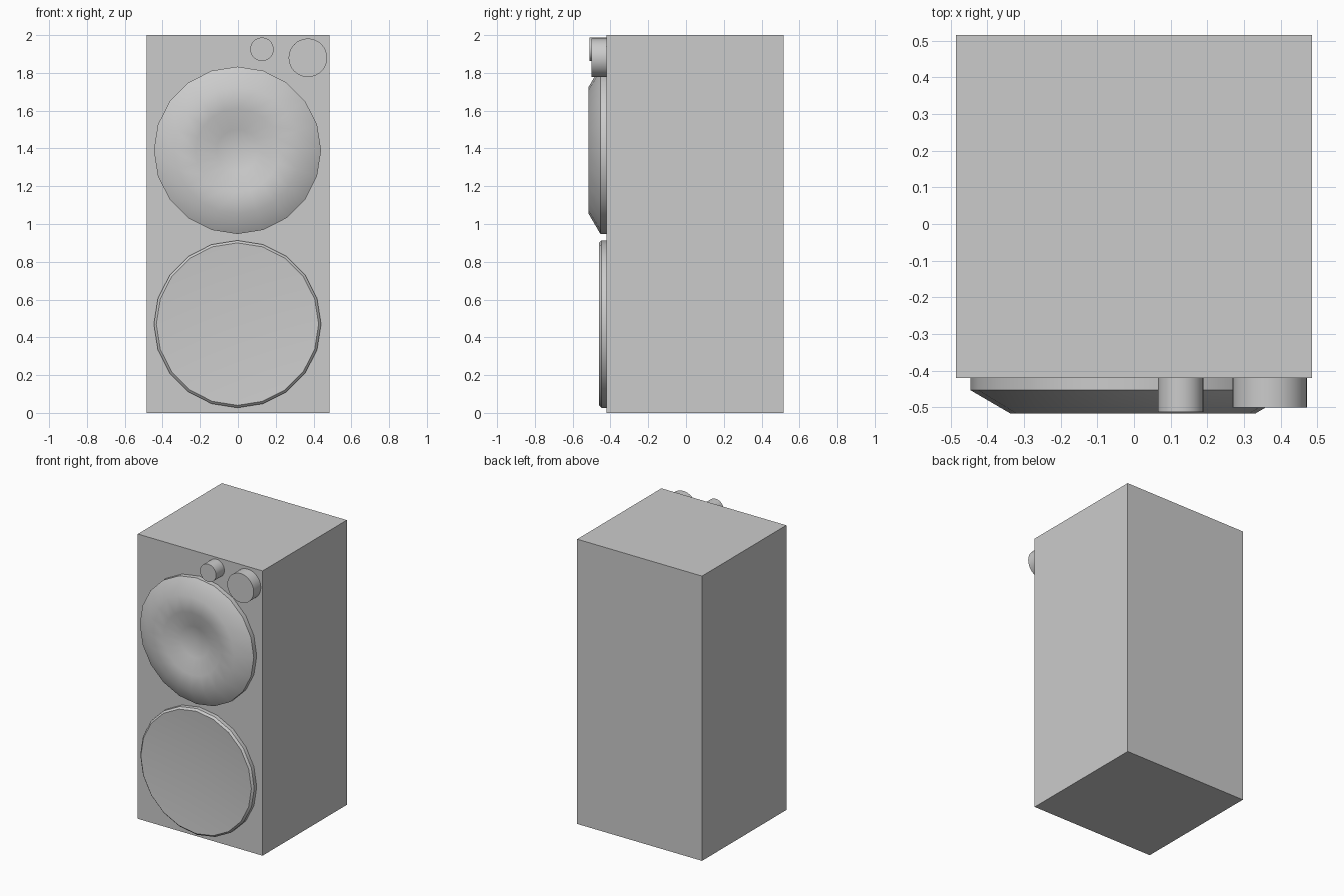
import bpy, bmesh
from math import radians, sin, cos, tau

if "Cube" in bpy.data.objects:
    bpy.data.objects.remove(bpy.data.objects["Cube"])

FRONT = -0.42


def finish(name, bm, angle=None):
    bmesh.ops.recalc_face_normals(bm, faces=bm.faces)
    mesh = bpy.data.meshes.new(name)
    bm.to_mesh(mesh)
    bm.free()
    obj = bpy.data.objects.new(name, mesh)
    bpy.context.collection.objects.link(obj)
    if angle:
        bpy.ops.object.select_all(action='DESELECT')
        obj.select_set(True)
        bpy.context.view_layer.objects.active = obj
        bpy.ops.object.shade_smooth_by_angle(angle=radians(angle))
    return obj


def turned(name, x, z, profile, sides, angle=40):
    """Spin (radius, y) points about a front-facing axis; radius 0 closes to a point."""
    bm = bmesh.new()
    rings = []
    for r, y in profile:
        n = sides if r > 0 else 1
        rings.append([bm.verts.new((x + r * cos(tau * i / sides), y,
                                    z + r * sin(tau * i / sides))) for i in range(n)])
    for a, b in zip(rings, rings[1:]):
        for i in range(sides):
            j = (i + 1) % sides
            if len(b) == 1:
                bm.faces.new((a[i], a[j], b[0]))
            else:
                bm.faces.new((a[i], a[j], b[j], b[i]))
    bm.faces.new(rings[0])
    if len(rings[-1]) > 1:
        bm.faces.new(rings[-1])
    return finish(name, bm, angle)


# Cabinet
bm = bmesh.new()
bmesh.ops.create_cube(bm, size=1)
bmesh.ops.scale(bm, vec=(0.97, 0.935, 2.0), verts=bm.verts)
bmesh.ops.translate(bm, vec=(0, 0.0475, 1.0), verts=bm.verts)
finish("cabinet", bm)

# Upper driver: bulging surround with a dished centre
turned("upper_driver", -0.003, 1.39,
       [(0.443, FRONT), (0.443, -0.453), (0.335, -0.516), (0.22, -0.508),
        (0.11, -0.475), (0, -0.455)], 20, 50)

# Lower driver: shallow dish with a narrow chamfered rim
turned("lower_driver", -0.003, 0.47,
       [(0.443, FRONT), (0.443, -0.448), (0.43, -0.461), (0, -0.43)], 20)

# Control knobs
for name, x, z, r, y in (("small_knob", 0.127, 1.925, 0.062, -0.512),
                         ("large_knob", 0.37, 1.88, 0.102, -0.5)):
    turned(name, x, z, [(r, FRONT), (r, y)], 32)
